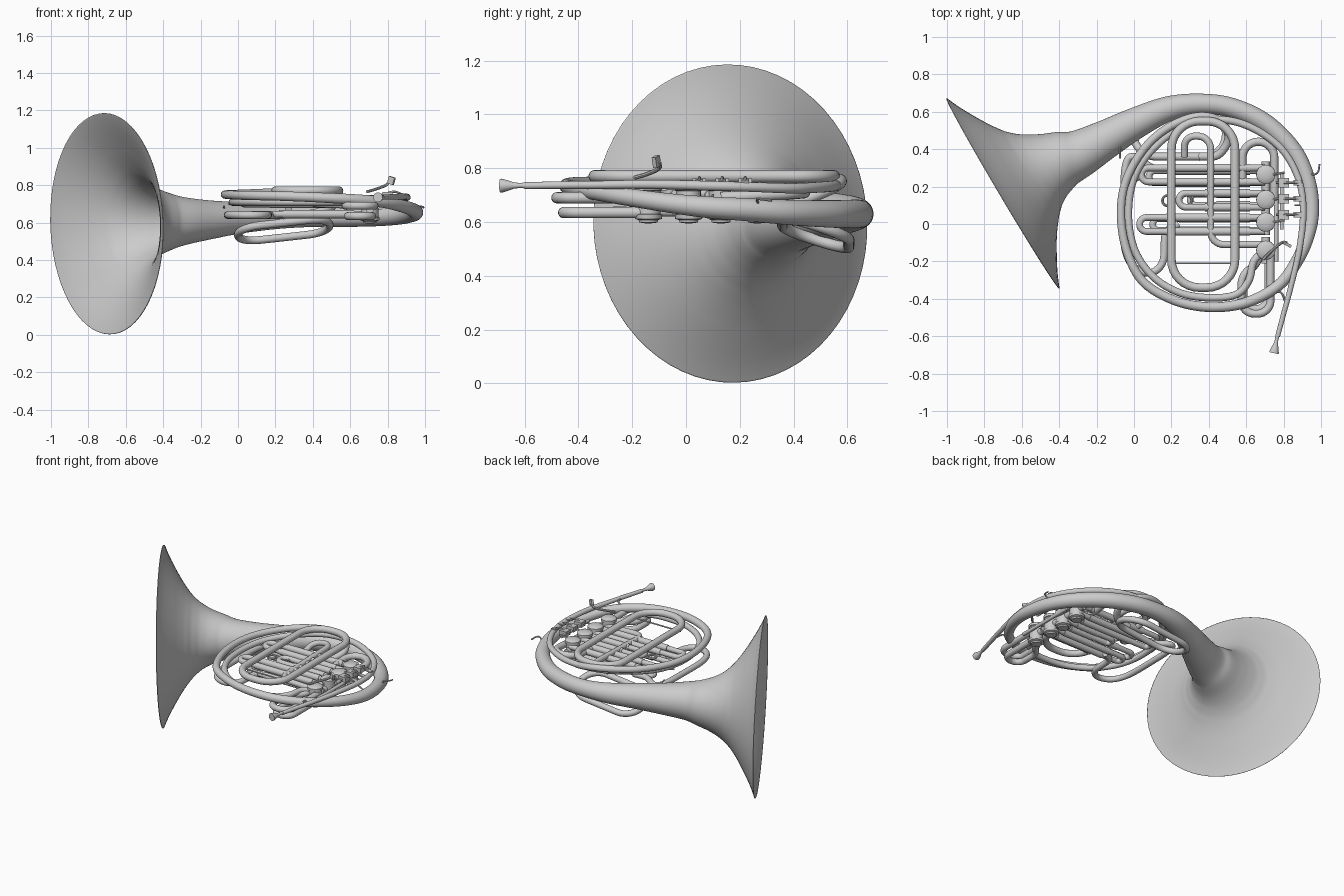
import bpy, bmesh, math
from mathutils import Vector


def sweep(name, pts, radii, sides=16, open_start=False):
    """Round tube through pts; one radius or one per point."""
    pts = [Vector(p) for p in pts]
    n = len(pts)
    if not isinstance(radii, (list, tuple)):
        radii = [radii] * n
    bm = bmesh.new()
    rings, u, last = [], None, None
    for i, p in enumerate(pts):
        t = (pts[min(i + 1, n - 1)] - pts[max(i - 1, 0)]).normalized()
        if u is None:
            u = t.orthogonal().normalized()
        else:
            u = last.rotation_difference(t) @ u
            u = (u - t * u.dot(t)).normalized()
        last = t
        v = t.cross(u)
        rings.append([bm.verts.new(p + radii[i] * (u * math.cos(a) + v * math.sin(a)))
                      for a in (2 * math.pi * k / sides for k in range(sides))])
    for a, b in zip(rings, rings[1:]):
        for k in range(sides):
            j = (k + 1) % sides
            bm.faces.new((a[k], a[j], b[j], b[k]))
    if not open_start:
        bm.faces.new(rings[0][::-1])
    bm.faces.new(rings[-1])
    me = bpy.data.meshes.new(name)
    bm.to_mesh(me)
    bm.free()
    ob = bpy.data.objects.new(name, me)
    bpy.context.collection.objects.link(ob)
    bpy.context.view_layer.objects.active = ob
    bpy.ops.object.select_all(action='DESELECT')
    ob.select_set(True)
    bpy.ops.object.shade_smooth_by_angle(angle=math.radians(40))
    return ob


def spline(pts, steps=6):
    """Catmull-Rom samples; works on tuples of any length."""
    P = [Vector(p) for p in pts]
    P = [2 * P[0] - P[1]] + P + [2 * P[-1] - P[-2]]
    out = []
    for a, b, c, d in zip(P, P[1:], P[2:], P[3:]):
        for s in range(steps):
            t = s / steps
            out.append(0.5 * (2 * b + (c - a) * t + (2 * a - 5 * b + 4 * c - d) * t * t
                              + (3 * b - a - 3 * c + d) * t ** 3))
    return out + [P[-2]]


def fillet(pts, r, steps=8):
    """Polyline with rounded corners."""
    P = [Vector(p) for p in pts]
    out = [P[0]]
    for a, b, c in zip(P, P[1:], P[2:]):
        d1, d2 = a - b, c - b
        k = min(r, d1.length * .499, d2.length * .499)
        s, e = b + d1.normalized() * k, b + d2.normalized() * k
        h1, h2 = s.lerp(b, .5523), e.lerp(b, .5523)
        for i in range(steps + 1):
            t = i / steps
            q = 1 - t
            out.append(s * q**3 + h1 * 3 * q * q * t + h2 * 3 * q * t * t + e * t**3)
    return out + [P[-1]]


def tapered(name, data, sides=20, **kw):
    S = spline(data)
    return sweep(name, [Vector(v[:3]) for v in S], [v[3] for v in S], sides, **kw)


def lathe(name, x, y, prof, sides=24):
    return sweep(name, [(x, y, z) for z, r in prof], [r for z, r in prof], sides)


# Bell flare and main conical tube, one full spiral turn
axis = [(0, .592), (.012, .562), (.03, .522), (.055, .473), (.085, .419), (.12, .36), (.16, .302),
        (.2, .255), (.25, .213), (.31, .18), (.38, .155), (.48, .128)]
body = [(-.70 + .86 * t, .165 + .51 * t - .4 * max(0, t - .2) ** 2, .594 + .03 * t, r) for t, r in axis]
body += [(-.15, .453, .615, .104), (0, .535, .625, .085), (.18, .615, .63, .067), (.35, .642, .63, .055),
         (.52, .622, .63, .053), (.7, .54, .63, .051), (.85, .395, .635, .047), (.925, .24, .645, .043),
         (.95, .08, .655, .04), (.93, -.06, .67, .036), (.87, -.2, .69, .033), (.77, -.33, .71, .03),
         (.6, -.42, .725, .028), (.41, -.445, .735, .026), (.22, -.41, .742, .025), (.05, -.31, .745, .024),
         (-.04, -.14, .748, .023), (-.07, .06, .75, .022), (-.04, .24, .752, .022), (.06, .41, .756, .022),
         (.19, .52, .76, .022), (.34, .575, .755, .022), (.46, .55, .73, .022), (.505, .46, .69, .022),
         (.45, .37, .66, .022), (.35, .36, .64, .022)]
bell = tapered("bell_and_body", body, 64, open_start=True)
sol = bell.modifiers.new("wall", 'SOLIDIFY')
sol.thickness = .003
sol.offset = -1

# Mouthpiece and leadpipe running round inside the body loop to the thumb valve
mp, md = Vector((.748, -.69, .735)), Vector((.2, .98, .01)).normalized()
sweep("mouthpiece", [mp + md * s for s in (0, .006, .03, .05, .075, .1)],
      [.026, .026, .019, .012, .009, .012], 20)
tapered("leadpipe", [(.768, -.6, .735, .013), (.8, -.48, .737, .014), (.84, -.33, .738, .015),
        (.885, -.13, .74, .017), (.905, .07, .735, .018), (.88, .24, .73, .018), (.79, .4, .725, .019),
        (.64, .51, .73, .02), (.48, .557, .735, .02), (.3, .54, .735, .02), (.13, .43, .725, .02),
        (.01, .27, .715, .02), (-.03, .07, .71, .02), (0, -.13, .71, .02), (.1, -.28, .71, .02),
        (.25, -.37, .71, .02), (.42, -.395, .71, .02), (.55, -.375, .71, .02), (.615, -.3, .71, .02),
        (.64, -.2, .71, .02), (.7, -.14, .7, .02)])

# Upright oval loop lying on top
z = .77
sweep("top_oval_loop", fillet([(.2, .1, z), (.2, -.34, z), (.54, -.34, z), (.54, .55, z),
                               (.2, .55, z), (.2, .1, z)], .15), .023)
sweep("inner_return_tube", fillet([(.27, .36, .67), (.27, .47, .7), (.41, .47, .72), (.41, -.11, .7),
                                   (.7, -.11, .69)], .07), .019)
sweep("valve_crook", fillet([(.58, .22, .69), (.58, .44, .71), (.75, .44, .71), (.75, .13, .69)], .085), .022)


# Tilted loop hanging below the body tube
def tilt(x, y):
    return (x, y, .6 - (y - .36) * .32 + (x - .25) * .11)


sweep("lower_hanging_loop", fillet([tilt(.25, .36), tilt(0, .36), tilt(0, .605), tilt(.49, .605),
                                    tilt(.49, .36), tilt(.25, .36)], .12), .021)

# Low tube along the left edge
sweep("left_edge_tube", spline([(.2, .3, .64), (.1, .3, .64), (0, .36, .64), (-.045, .31, .64),
      (-.055, .1, .64), (-.05, -.12, .64), (0, -.23, .64), (.09, -.26, .64), (.155, -.2, .64),
      (.17, -.05, .64), (.24, .0, .64)]), .02)


# Valve slides: U tubes in two layers, with sleeves
def slide(name, x0, ya, yb, z, r=.018):
    sweep(name, fillet([(.7, ya, z), (x0, ya, z), (x0, yb, z), (.7, yb, z)], abs(ya - yb) / 2), r)
    for y in (ya, yb):
        sweep(name + "_sleeve", [(x0 + .14, y, z), (.62, y, z)], r + .004)


for i, (x0, ya, yb, z) in enumerate([(.04, .3, .225, .7), (.24, .165, .09, .7), (.03, .035, -.04, .7),
                                     (.08, .285, .22, .645), (.3, .16, .1, .645), (.1, .03, -.035, .645)]):
    slide("valve_slide_%d" % (i + 1), x0, ya, yb, z)
for z, y0, w in ((.69, -.48, 0), (.635, -.455, .012)):
    sweep("thumb_slide", fillet([(.68, -.14, z), (.655, -.22, z), (.575 + w, -.27, z), (.575 + w, y0, z),
                                 (.73 - w, y0, z), (.73 - w, -.13, z)], .07), .021)

# Pull rings on the short slide
for x in (.18, .28):
    sweep("pull_ring", [(x + .028 * math.cos(a), .125 + .028 * math.sin(a), .7)
                        for a in (math.pi * k / 12 for k in range(25))], .007, 8)

# Rotary valves with smooth caps, links and couplings
valves = [(.705, .265), (.705, .13), (.705, .01), (.705, -.14)]
for i, (x, y) in enumerate(valves):
    lathe("rotary_valve_%d" % (i + 1), x, y,
          [(.595, .012), (.598, .034), (.607, .036), (.612, .05), (.627, .052), (.63, .045), (.715, .045),
           (.718, .051), (.735, .051), (.742, .042), (.747, .02), (.748, .004)])
    if i < 3:
        sweep("valve_link", [(x + .04, y, .74), (x + .1, y + .01, .745)], .006, 8)
    sweep("valve_coupling", [(x, y + .07, .672), (x, y - .07, .672)], .022)


def box(name, loc, size, rot=0, tilt_y=0):
    bpy.ops.mesh.primitive_cube_add(size=1, location=loc, rotation=(0, tilt_y, rot))
    ob = bpy.context.object
    ob.name = name
    ob.scale = size


# Finger levers on a shared hinge rod
sweep("lever_hinge", [(.79, -.03, .735), (.79, .27, .735)], .011, 12)
for y in (.22, .135, .05):
    box("lever_post", (.8, y, .745), (.055, .05, .035))
    sweep("lever_arm", spline([(.76, y, .745), (.83, y, .765), (.88, y, .75)]), .006, 8)
    box("finger_key", (.875, y, .752), (.045, .028, .008), 0, .15)
sweep("lever_frame", [(.76, -.2, .68), (.76, .25, .68)], .012, 12)

# Thumb lever, finger hooks and braces
sweep("thumb_lever", spline([(.69, -.19, .765), (.74, -.14, .78), (.79, -.1, .8), (.815, -.1, .825)]), .008, 8)
box("thumb_key", (.82, -.11, .825), (.035, .016, .04), -.5, .3)
sweep("finger_hook", spline([(.94, .27, .66), (.965, .265, .685), (.985, .28, .685), (.992, .32, .68)]), .005, 8)
sweep("lower_hook", spline([(.76, -.36, .72), (.79, -.37, .74), (.81, -.42, .735)]), .006, 8)
for a, b in [((.19, -.21, .75), (.54, -.21, .75)), ((-.05, .2, .7), (.05, .25, .7)),
             ((.86, .1, .7), (.94, .1, .66)), ((-.075, .35, .69), (-.075, .5, .66))]:
    sweep("brace", [a, b], .005, 8)
